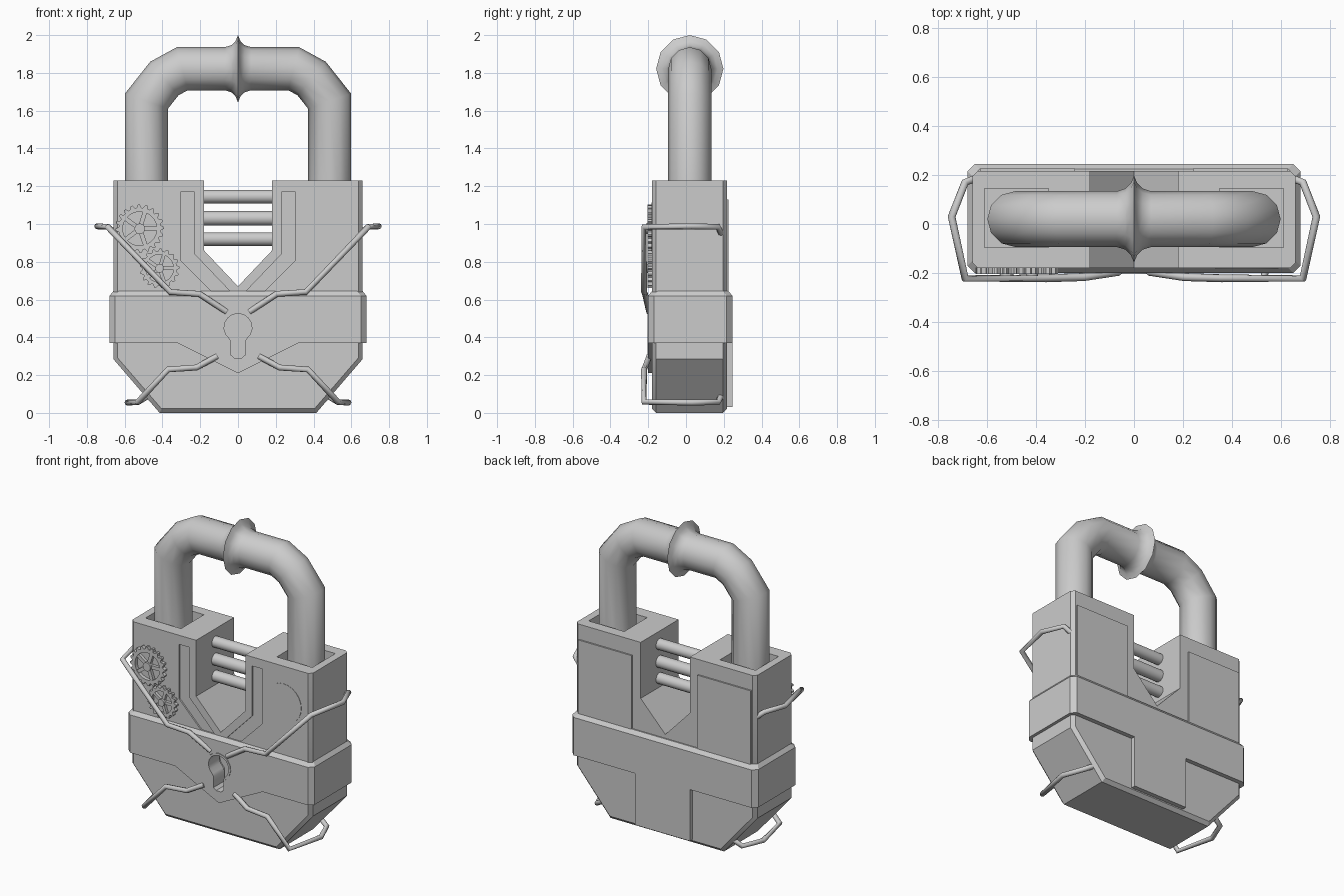
import bpy, bmesh
from math import sin, cos, pi, radians
from mathutils import Vector

if "Cube" in bpy.data.objects:
    bpy.data.objects.remove(bpy.data.objects["Cube"])


def add(name, bm):
    bmesh.ops.recalc_face_normals(bm, faces=bm.faces)
    me = bpy.data.meshes.new(name)
    bm.to_mesh(me)
    bm.free()
    ob = bpy.data.objects.new(name, me)
    bpy.context.collection.objects.link(ob)
    return ob


def loft(name, rings, closed=False):
    """Skin a list of equal-length rings; cap the ends or close the loop."""
    bm = bmesh.new()
    vs = [[bm.verts.new(p) for p in r] for r in rings]
    n = len(vs[0])
    pairs = list(zip(vs, vs[1:])) + ([(vs[-1], vs[0])] if closed else [])
    for a, b in pairs:
        for i in range(n):
            j = (i + 1) % n
            bm.faces.new((a[i], a[j], b[j], b[i]))
    if not closed:
        bm.faces.new(vs[0])
        bm.faces.new(vs[-1])
    return add(name, bm)


def at_y(pts, y):
    return [(x, y, z) for x, z in pts]


def prism(name, pts, y0, y1):
    return loft(name, [at_y(pts, y0), at_y(pts, y1)])


def box(name, x0, x1, y0, y1, z0, z1):
    return prism(name, [(x0, z0), (x1, z0), (x1, z1), (x0, z1)], y0, y1)


def circle(cx, cz, r, n):
    return [(cx + r * cos(2 * pi * i / n), cz + r * sin(2 * pi * i / n)) for i in range(n)]


def mirrored(half):
    """Complete an outline given from the right side, bottom to top."""
    return half + [(-x, z) for x, z in reversed(half) if x > 1e-6]


def cut(target, cutter):
    m = target.modifiers.new("cut", 'BOOLEAN')
    m.operation, m.solver, m.object = 'DIFFERENCE', 'EXACT', cutter
    bpy.context.view_layer.objects.active = target
    bpy.ops.object.modifier_apply(modifier=m.name)


# Body with chamfered rim and V notch
notch = [(0.18, 1.23), (0.18, 0.86), (0, 0.67)]
full = mirrored([(0.415, 0.0), (0.66, 0.285), (0.66, 1.23)] + notch)
inset = mirrored([(0.405, 0.022), (0.638, 0.292), (0.638, 1.23)] + notch)
body = loft("body", [at_y(inset, -0.18), at_y(full, -0.158), at_y(full, 0.195), at_y(inset, 0.216)])

# Band around the body
def band_ring(z, d):
    x, y0, y1, c = 0.68 - d, -0.20 + d, 0.245 - d, 0.03
    return [(x, y0 + c, z), (x, y1 - c, z), (x - c, y1, z), (-x + c, y1, z),
            (-x, y1 - c, z), (-x, y0 + c, z), (-x + c, y0, z), (x - c, y0, z)]

band = loft("band", [band_ring(0.37, 0), band_ring(0.62, 0), band_ring(0.645, 0.02)])
point = prism("band_front_point", [(-0.32, 0.37), (0, 0.21), (0.32, 0.37)], -0.20, -0.17)
box("band_back_tab", -0.2, 0.2, 0.2, 0.245, 0.03, 0.37)

# Cutters: keyhole, shackle sockets, groove around the notch
def keyhole(r, w, low):
    top = [(r * cos(a), 0.452 + r * sin(a)) for a in [radians(-52 + 23.67 * i) for i in range(7)]]
    return mirrored([(w * 0.5, low), (w, low + 0.015)] + [(w, 0.375)] + top)

cutters = [prism("keyhole_cutter", keyhole(0.086, 0.048, 0.278), -0.3, -0.07)]
for ob in (body, band, point):
    cut(ob, cutters[0])
for s in (1, -1):
    cutters.append(box("socket_cutter", s * 0.35, s * 0.61, -0.095, 0.145, 1.05, 1.4))
groove = [(0.305, 1.17), (0.305, 0.81), (0, 0.50)], [(0.23, 1.17), (0.23, 0.84), (0, 0.60)]
outer = [(-x, z) for x, z in groove[0]] + list(reversed(groove[0][:2]))
inner = [(-x, z) for x, z in groove[1]] + list(reversed(groove[1][:2]))
cutters.append(prism("groove_cutter", outer + inner[::-1], -0.3, -0.170))
for c in cutters[1:]:
    cut(body, c)
for c in cutters:
    bpy.data.objects.remove(c)

# Keyhole rim
big, small = keyhole(0.088, 0.050, 0.276), keyhole(0.074, 0.036, 0.29)
loft("keyhole_rim", [at_y(big, -0.204), at_y(small, -0.204), at_y(small, -0.09), at_y(big, -0.09)], True)

# Raised back panels, front disc
for s in (1, -1):
    box("back_panel", s * 0.24, s * 0.63, 0.2, 0.226, 0.6, 1.13)
prism("front_disc", circle(0.46, 0.985, 0.13, 24), -0.1825, -0.17)

# Pins across the notch
for z, r in ((1.145, 0.036), (1.03, 0.039), (0.92, 0.036)):
    rings = [[(x, 0.02 + r * cos(a), z + r * sin(a)) for a in [2 * pi * i / 16 for i in range(16)]]
             for x in (-0.2, 0.2)]
    loft("pin", rings)

# Shackle: mitred tube with a flared collar in the middle
half = [(0.485, 1.04, 0.114), (0.485, 1.65, 0.114), (0.39, 1.77, 0.114), (0.295, 1.822, 0.114),
        (0.07, 1.822, 0.114), (0.035, 1.822, 0.125), (0.013, 1.822, 0.147), (0, 1.822, 0.178)]
path = half + [(-x, z, r) for x, z, r in reversed(half[:-1])]
rings = []
for i, (x, z, r) in enumerate(path):
    p = Vector((x, z))
    d0 = (p - Vector(path[i - 1][:2])).normalized() if i else Vector((0, 1))
    d1 = (Vector(path[i + 1][:2]) - p).normalized() if i < len(path) - 1 else d0
    t = (d0 + d1).normalized()
    n = Vector((-t.y, t.x)) / max(t.dot(d0), 0.5)
    rings.append([(x + r * cos(a) * n.x, 0.02 + r * sin(a), z + r * cos(a) * n.y)
                  for a in [2 * pi * k / 12 for k in range(12)]])
shackle = loft("shackle", rings)

# Gears with rim, spokes, hub
def gear(cx, cz, r, teeth):
    n = teeth * 4
    rim = [(cx + q * cos(a), cz + q * sin(a)) for q, a in
           [(r if i % 4 < 2 else r * 0.87, 2 * pi * i / n) for i in range(n)]]
    hole = circle(cx, cz, r * 0.70, n)
    loft("gear_rim", [at_y(rim, -0.204), at_y(hole, -0.204), at_y(hole, -0.178), at_y(rim, -0.178)], True)
    for k in range(5):
        a = 2 * pi * k / 5 + pi / 2 - 0.3
        u, v = Vector((cos(a), sin(a))), Vector((-sin(a), cos(a))) * r * 0.09
        c = Vector((cx, cz))
        pts = [c + u * r * 0.1 - v, c + u * r * 0.75 - v, c + u * r * 0.75 + v, c + u * r * 0.1 + v]
        prism("gear_spoke", [tuple(q) for q in pts], -0.200, -0.178)
    prism("gear_hub", circle(cx, cz, r * 0.22, 12), -0.212, -0.178)

gear(-0.52, 0.975, 0.128, 20)
gear(-0.415, 0.765, 0.105, 17)

# Bent wires, two per side
upper = [(0.06, -0.195, 0.535), (0.205, -0.217, 0.63), (0.36, -0.222, 0.64), (0.69, -0.222, 0.985),
         (0.745, 0.03, 0.988), (0.69, 0.17, 0.985), (0.65, 0.185, 0.95)]
lower = [(0.11, -0.195, 0.30), (0.22, -0.217, 0.24), (0.37, -0.222, 0.23), (0.53, -0.222, 0.057),
         (0.585, 0.03, 0.055), (0.53, 0.17, 0.057), (0.475, 0.185, 0.09)]
for name, pts in (("upper_wire", upper), ("lower_wire", lower)):
    for s in (1, -1):
        cu = bpy.data.curves.new(name, 'CURVE')
        cu.dimensions = '3D'
        cu.bevel_depth, cu.bevel_resolution, cu.use_fill_caps = 0.016, 2, True
        sp = cu.splines.new('POLY')
        sp.points.add(len(pts) - 1)
        for q, (x, y, z) in zip(sp.points, pts):
            q.co = (s * x, y, z, 1)
        bpy.context.collection.objects.link(bpy.data.objects.new(name, cu))

# Shading
for ob in bpy.context.scene.objects:
    ob.select_set(ob.type == 'MESH' and ob is not shackle)
bpy.context.view_layer.objects.active = body
bpy.ops.object.shade_smooth_by_angle(angle=radians(30))
bpy.ops.object.select_all(action='DESELECT')
shackle.select_set(True)
bpy.context.view_layer.objects.active = shackle
bpy.ops.object.shade_smooth_by_angle(angle=radians(55))
